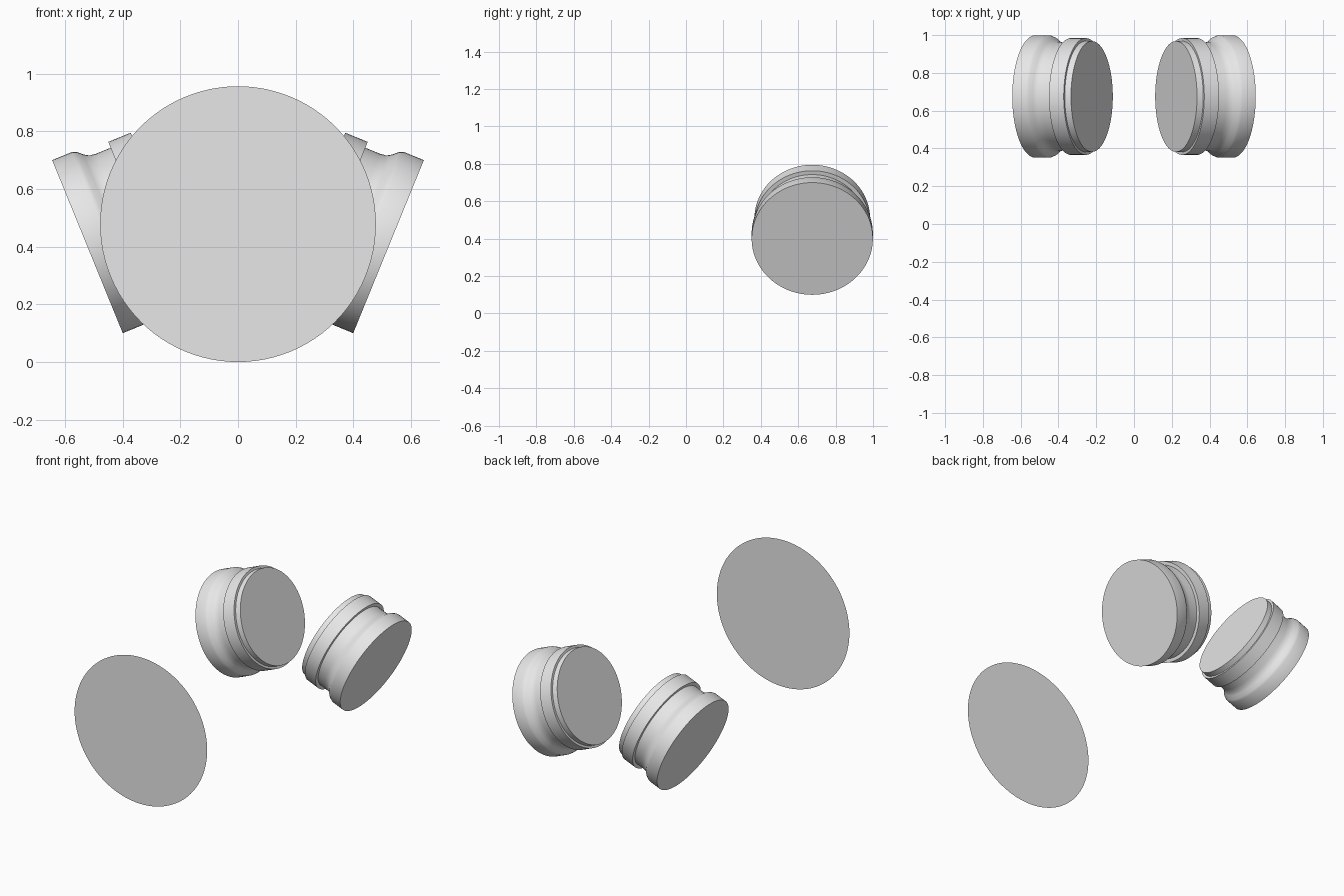
import bpy
import bmesh
import math
from mathutils import Matrix, Vector

cube = bpy.data.objects.get("Cube")
if cube:
    bpy.data.objects.remove(cube, do_unlink=True)

# Single plain grey
grey = bpy.data.materials.new("light_grey")
grey.use_nodes = True
grey.diffuse_color = (0.8, 0.8, 0.8, 1)
grey.node_tree.nodes["Principled BSDF"].inputs["Base Color"].default_value = (0.8, 0.8, 0.8, 1)

SEGMENTS = 96


def add_object(name, bm, matrix):
    mesh = bpy.data.meshes.new(name)
    bm.to_mesh(mesh)
    bm.free()
    mesh.materials.append(grey)
    obj = bpy.data.objects.new(name, mesh)
    obj.matrix_world = matrix
    bpy.context.collection.objects.link(obj)
    return obj


def lathe(profile):
    """Closed turned solid around local z from (distance, radius) pairs."""
    bm = bmesh.new()
    rings = []
    for d, r in profile:
        angles = [2 * math.pi * i / SEGMENTS for i in range(SEGMENTS)]
        rings.append([bm.verts.new((r * math.cos(a), r * math.sin(a), d)) for a in angles])
    for low, high in zip(rings, rings[1:]):
        for i in range(SEGMENTS):
            j = (i + 1) % SEGMENTS
            bm.faces.new((low[i], low[j], high[j], high[i]))
    bm.faces.new(rings[0][::-1])
    bm.faces.new(rings[-1])
    return bm


# Front disc: a single flat round sheet
bm = bmesh.new()
bmesh.ops.create_circle(bm, cap_ends=True, segments=SEGMENTS, radius=0.478)
add_object("front_disc", bm,
           Matrix.Translation((0, -1, 0.478)) @ Matrix.Rotation(math.pi / 2, 4, "X"))

# Rear drums: wide outer band, curved waist, raised rim, stepped inner cap
DRUM = [
    (0, 0.324), (0.075, 0.324), (0.09, 0.318), (0.108, 0.301), (0.126, 0.290),
    (0.15, 0.287), (0.204, 0.287),
    (0.204, 0.309), (0.288, 0.309),
    (0.288, 0.294), (0.323, 0.293),
]
for side, name in ((1, "left_rear_drum"), (-1, "right_rear_drum")):
    inward = Vector((-0.926 * side, 0, 0.378))
    turn = inward.to_track_quat("Z", "Y").to_matrix().to_4x4()
    drum = add_object(name, lathe(DRUM), Matrix.Translation((0.522 * side, 0.675, 0.4)) @ turn)
    bpy.ops.object.select_all(action="DESELECT")
    drum.select_set(True)
    bpy.context.view_layer.objects.active = drum
    bpy.ops.object.shade_smooth_by_angle(angle=math.radians(35))
